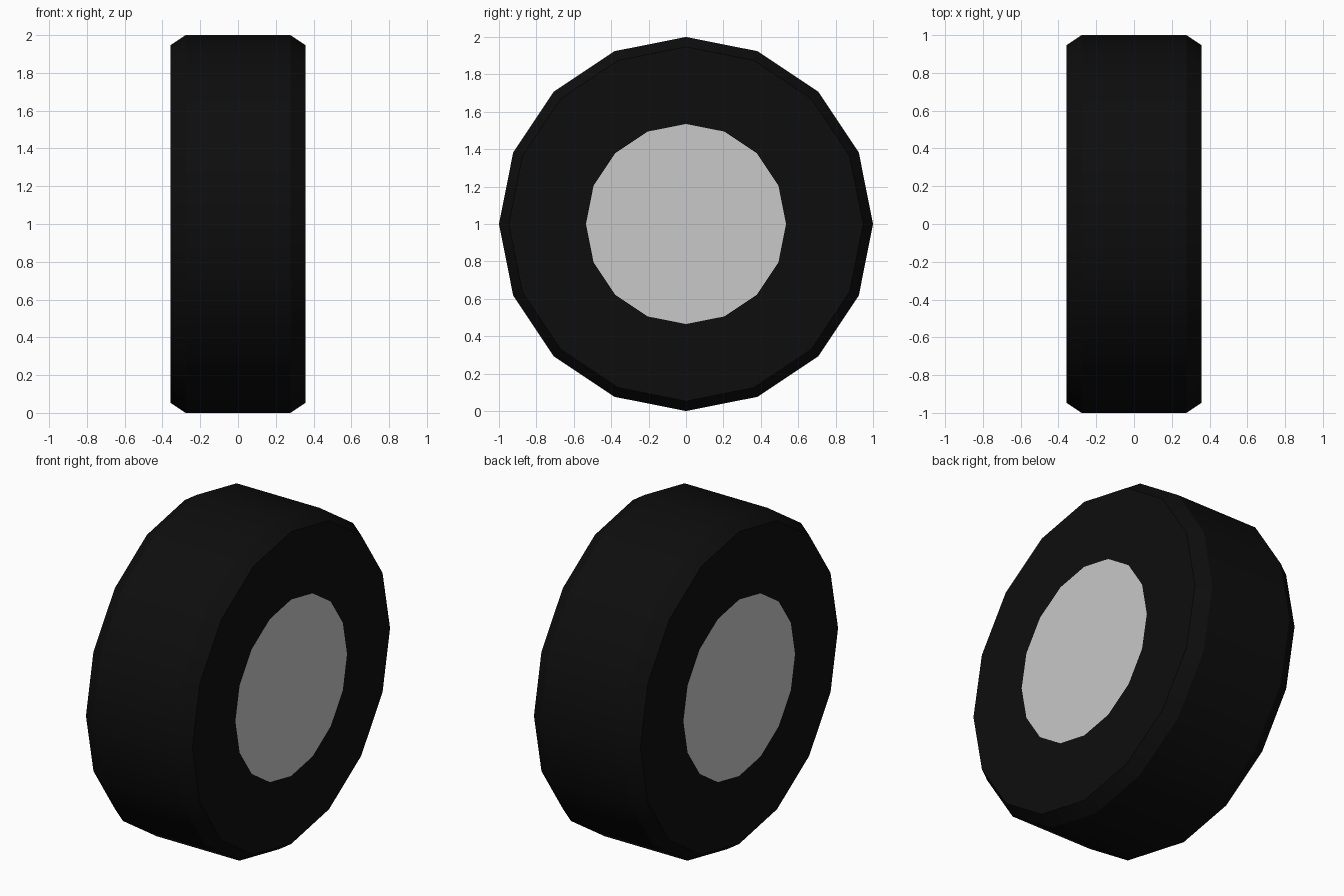
import bpy, bmesh, math

if "Cube" in bpy.data.objects:
    bpy.data.objects.remove(bpy.data.objects["Cube"])

SIDES = 16
HALF_W, TREAD_W = 0.357, 0.277
R_TREAD, R_SIDE, R_HUB = 1.0, 0.947, 0.535


def material(name, rgb):
    m = bpy.data.materials.new(name)
    m.diffuse_color = (*rgb, 1)
    m.use_nodes = True
    m.node_tree.nodes["Principled BSDF"].inputs["Base Color"].default_value = m.diffuse_color
    return m


def ring(bm, x, r):
    # One 16-sided loop around the x axle, with a vertex at the top
    return [bm.verts.new((x, r * math.sin(i * math.tau / SIDES),
                          1 + r * math.cos(i * math.tau / SIDES)))
            for i in range(SIDES)]


def finish(bm, name, mat):
    me = bpy.data.meshes.new(name)
    bm.to_mesh(me)
    bm.free()
    me.materials.append(mat)
    ob = bpy.data.objects.new(name, me)
    bpy.context.collection.objects.link(ob)
    bpy.ops.object.select_all(action='DESELECT')
    bpy.context.view_layer.objects.active = ob
    ob.select_set(True)
    bpy.ops.object.shade_smooth_by_angle(angle=math.radians(30))
    return ob


# Tyre: revolved sidewalls, bevelled shoulders and tread
profile = [(-HALF_W, R_HUB), (-HALF_W, R_SIDE), (-TREAD_W, R_TREAD),
           (TREAD_W, R_TREAD), (HALF_W, R_SIDE), (HALF_W, R_HUB)]
bm = bmesh.new()
rings = [ring(bm, x, r) for x, r in profile]
for a, b in zip(rings, rings[1:]):
    for i in range(SIDES):
        j = (i + 1) % SIDES
        bm.faces.new((a[i], b[i], b[j], a[j]))
bm.normal_update()
# Make the tread face outwards
top = max(bm.faces, key=lambda f: f.calc_center_median().z)
if top.normal.z < 0:
    bmesh.ops.reverse_faces(bm, faces=bm.faces[:])
finish(bm, "tyre", material("black rubber", (0.004, 0.004, 0.004)))

# Hub: flush flat cap on both sides
bm = bmesh.new()
for s in (-1, 1):
    f = bm.faces.new(ring(bm, s * HALF_W, R_HUB))
    f.normal_update()
    if f.normal.x * s < 0:
        f.normal_flip()
finish(bm, "hub_caps", material("light grey", (0.58, 0.58, 0.58)))
